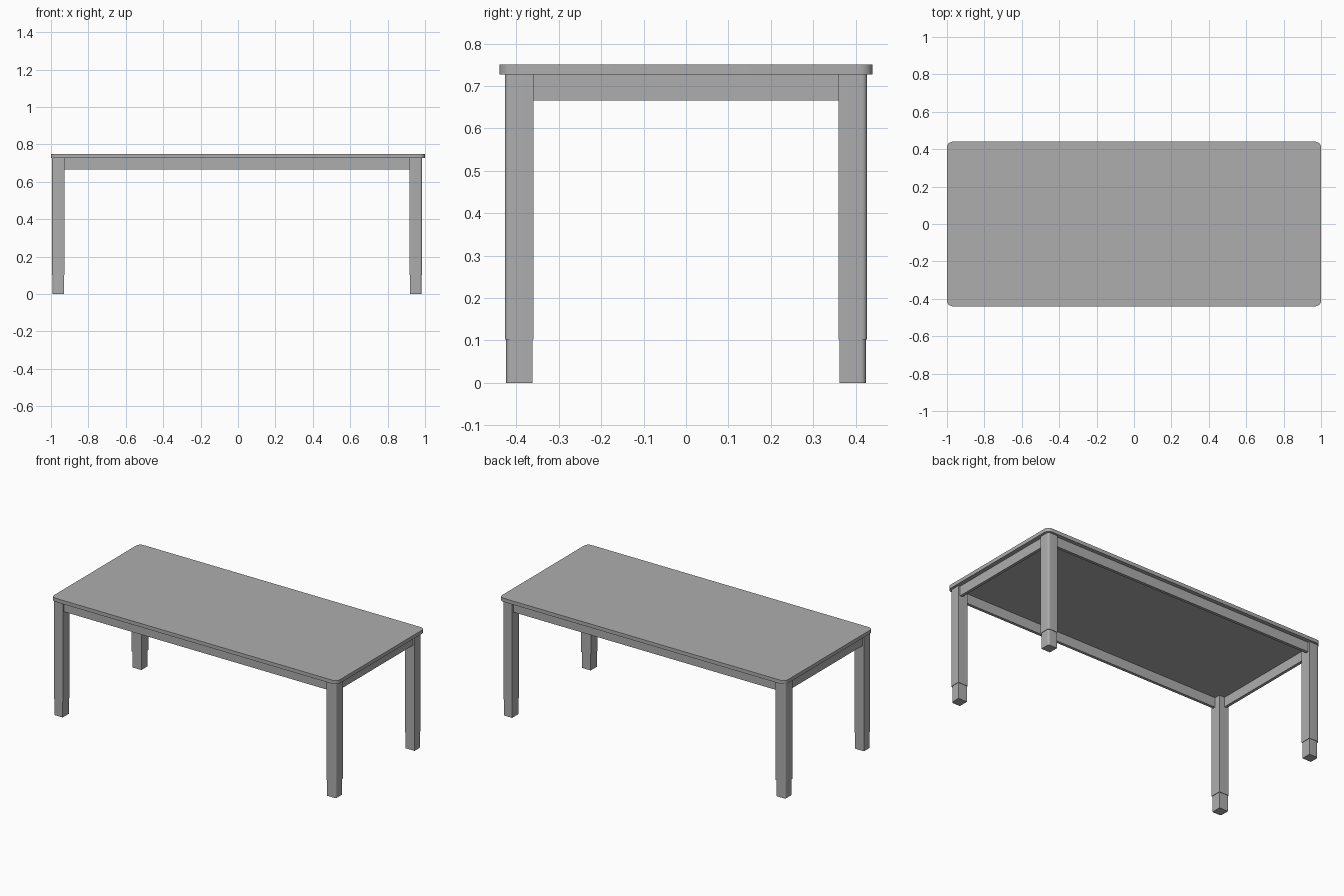
import bpy, bmesh, math

cube = bpy.data.objects.get("Cube")
if cube:
    bpy.data.objects.remove(cube, do_unlink=True)

GREY = (0.42, 0.42, 0.42, 1)
grey = bpy.data.materials.new("table grey")
grey.use_nodes = True
grey.diffuse_color = GREY
grey.node_tree.nodes["Principled BSDF"].inputs["Base Color"].default_value = GREY


def box(name, low, high, radius=0, rounded=lambda co: True):
    """Box between two corners, with chosen vertical edges rounded."""
    bm = bmesh.new()
    bmesh.ops.create_cube(bm, size=1)
    for v in bm.verts:
        v.co = [a + (b - a) * (c + 0.5) for a, b, c in zip(low, high, v.co)]
    if radius:
        edges = [e for e in bm.edges
                 if abs(e.verts[0].co.z - e.verts[1].co.z) > 1e-4 and rounded(e.verts[0].co)]
        bmesh.ops.bevel(bm, geom=edges, offset=radius, segments=6, profile=0.5, affect='EDGES')
    mesh = bpy.data.meshes.new(name)
    bm.to_mesh(mesh)
    bm.free()
    mesh.materials.append(grey)
    obj = bpy.data.objects.new(name, mesh)
    bpy.context.collection.objects.link(obj)
    bpy.ops.object.select_all(action='DESELECT')
    obj.select_set(True)
    bpy.context.view_layer.objects.active = obj
    bpy.ops.object.shade_smooth_by_angle(angle=math.radians(30))
    return obj


TOP, UNDER, APRON, FOOT = 0.75, 0.727, 0.666, 0.102
SHIFT = -0.005            # the frame sits slightly off the centre of the top
LEG_X, LEG_Y = 0.956, 0.393
HALF_LEG, HALF_FOOT = 0.034, 0.031

# Table top with rounded corners
box("table_top", (-1, -0.44, UNDER), (1, 0.44, TOP), 0.03)

# Legs and slimmer feet, rounded on the outer corner
for sx, side in ((-1, "right"), (1, "left")):
    for sy, end in ((-1, "front"), (1, "back")):
        cx, cy = sx * LEG_X + SHIFT, sy * LEG_Y
        outer = lambda co: (co.x - cx) * sx > 0 and (co.y - cy) * sy > 0
        for part, h, z0, z1 in (("leg", HALF_LEG, FOOT, UNDER), ("foot", HALF_FOOT, 0, FOOT)):
            box(f"{end}_{side}_{part}", (cx - h, cy - h, z0), (cx + h, cy + h, z1), 0.012, outer)

# Aprons between the legs, set back from the outer leg faces
SET_BACK, THICK = 0.012, 0.018
span_x, span_y = LEG_X - HALF_LEG, LEG_Y - HALF_LEG
for s, end, side in ((-1, "front", "right"), (1, "back", "left")):
    y = s * (LEG_Y + HALF_LEG - SET_BACK - THICK / 2)
    box(f"{end}_apron", (SHIFT - span_x, y - THICK / 2, APRON),
        (SHIFT + span_x, y + THICK / 2, UNDER))
    x = s * (LEG_X + HALF_LEG - SET_BACK - THICK / 2) + SHIFT
    box(f"{side}_apron", (x - THICK / 2, -span_y, APRON), (x + THICK / 2, span_y, UNDER))
